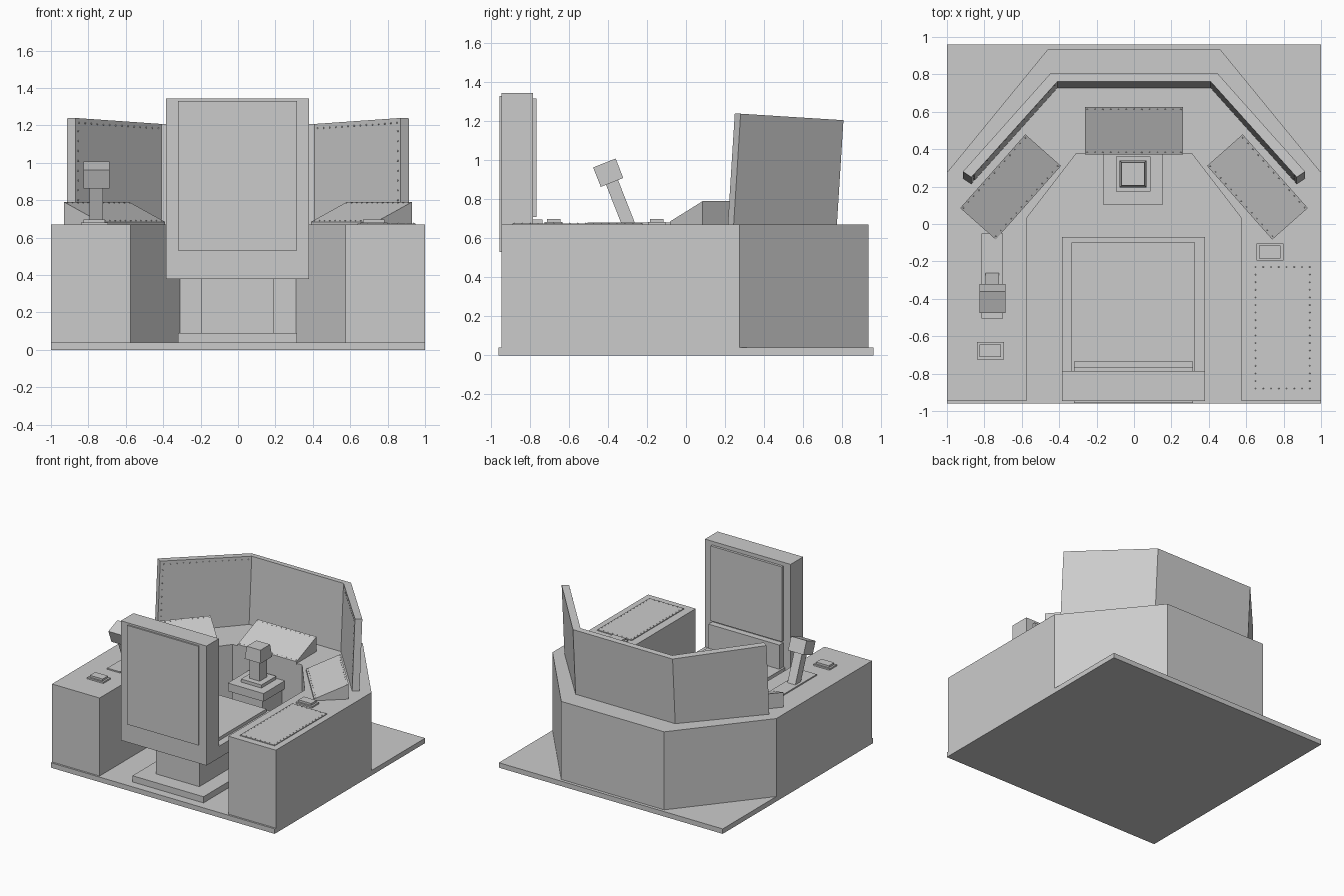
import bpy, bmesh
from math import radians
from mathutils import Matrix, Vector

if "Cube" in bpy.data.objects:
    bpy.data.objects.remove(bpy.data.objects["Cube"])


def finish(name, bm):
    bmesh.ops.recalc_face_normals(bm, faces=bm.faces[:])
    me = bpy.data.meshes.new(name)
    bm.to_mesh(me)
    bm.free()
    ob = bpy.data.objects.new(name, me)
    bpy.context.collection.objects.link(ob)
    return ob


def box(name, x0, x1, y0, y1, z0, z1, taper=1.0):
    bm = bmesh.new()
    bmesh.ops.create_cube(bm, size=1)
    for v in bm.verts:
        k = taper if v.co.z > 0 else 1
        v.co = ((x0 + x1) / 2 + v.co.x * k * (x1 - x0),
                (y0 + y1) / 2 + v.co.y * k * (y1 - y0),
                (z0 + z1) / 2 + v.co.z * (z1 - z0))
    return finish(name, bm)


def prism(name, pts, z0, z1, matrix=Matrix()):
    """Extrude an xy outline from z0 to z1, then transform it."""
    bm = bmesh.new()
    face = bm.faces.new([bm.verts.new((x, y, z0)) for x, y in pts])
    ext = bmesh.ops.extrude_face_region(bm, geom=[face])
    for g in ext["geom"]:
        if isinstance(g, bmesh.types.BMVert):
            g.co.z = z1
    bm.transform(matrix)
    return finish(name, bm)


def rivets(name, lines, matrix, spacing=0.05, r=0.005):
    """Rows of small rivet heads along straight lines."""
    bm = bmesh.new()
    for a, b in lines:
        a, b = Vector(a), Vector(b)
        n = max(1, round((b - a).length / spacing))
        for i in range(n + 1):
            p = a.lerp(b, i / n)
            bmesh.ops.create_icosphere(bm, subdivisions=1, radius=r,
                                       matrix=Matrix.Translation(p))
    bm.transform(matrix)
    return finish(name, bm)


def mirrored(half):
    return half + [(-x, y) for x, y in reversed(half)]


# Floor and wrap-around console
box("floor_plate", -1, 1, -0.96, 0.96, 0, 0.04)
outer = mirrored([(-1, -0.945), (-1, 0.275), (-0.46, 0.935)])
inner = mirrored([(0.575, -0.945), (0.575, 0.03), (0.31, 0.375)])
prism("console", outer + inner, 0.04, 0.67)

# Windscreen: three panels, leaning away from the seat
pivot = Vector((0, 0.25, 1.24))
lean = Matrix.Translation(pivot) @ Matrix.Rotation(radians(-3.6), 4, 'X') @ Matrix.Translation(-pivot)
screen_out = mirrored([(-0.915, 0.28), (-0.445, 0.808)])
screen_in = mirrored([(0.87, 0.25), (0.41, 0.762)])
prism("windscreen", screen_out + screen_in, 0.65, 1.24, lean)
for side, s in (("left", -1), ("right", 1)):
    rivets(side + "_windscreen_rivets",
           [((s * 0.85, 0.27, 1.215), (s * 0.425, 0.745, 1.215)),
            ((s * 0.855, 0.266, 0.8), (s * 0.855, 0.266, 1.17))], lean)

# Sloped instrument wedges
for name, x, y, ang in (("centre", 0, 0.498, 0), ("left", -0.66, 0.198, 48.5), ("right", 0.66, 0.198, -48.5)):
    place = Matrix.Translation((x, y, 0)) @ Matrix.Rotation(radians(ang), 4, 'Z')
    bm = bmesh.new()
    prof = [(-0.127, 0.66), (-0.127, 0.685), (0.127, 0.79), (0.127, 0.66)]
    ends = [[bm.verts.new((u, v, z)) for v, z in prof] for u in (-0.263, 0.263)]
    for e in ends:
        bm.faces.new(e)
    for i in range(4):
        j = (i + 1) % 4
        bm.faces.new((ends[0][i], ends[0][j], ends[1][j], ends[1][i]))
    bm.transform(place)
    finish(name + "_instrument_wedge", bm)
    rivets(name + "_wedge_rivets",
           [((-0.25, 0.115, 0.785), (0.25, 0.115, 0.785)),
            ((-0.25, -0.115, 0.69), (0.25, -0.115, 0.69))], place, 0.04, 0.004)

# Seat
box("seat_foot", -0.32, 0.315, -0.89, -0.25, 0.04, 0.09)
box("seat_column", -0.195, 0.19, -0.765, -0.38, 0.09, 0.38)
box("seat_base", -0.385, 0.38, -0.945, -0.07, 0.38, 0.475)
box("seat_cushion", -0.335, 0.325, -0.785, -0.1, 0.475, 0.5)
box("seat_back", -0.385, 0.38, -0.945, -0.785, 0.475, 1.345)
box("seat_rear_panel", -0.32, 0.315, -0.957, -0.945, 0.53, 1.33)
box("seat_back_pad", -0.32, 0.315, -0.785, -0.765, 0.71, 1.315)
box("seat_lumbar_pad", -0.32, 0.315, -0.785, -0.735, 0.5, 0.695)

# Centre control stick on its pedestal
box("stick_pedestal", -0.14, 0.13, 0.13, 0.38, 0.04, 0.435)
box("stick_shelf", -0.165, 0.155, 0.105, 0.38, 0.435, 0.5)
box("stick_plate", -0.095, 0.088, 0.174, 0.362, 0.5, 0.525)
box("stick_shaft", -0.05, 0.04, 0.22, 0.315, 0.525, 0.69)
box("stick_grip", -0.077, 0.067, 0.195, 0.34, 0.685, 0.785, taper=0.85)

# Throttle lever, tilted towards the seat back
box("throttle_plate", -0.815, -0.70, -0.505, -0.05, 0.665, 0.68)
tilt = Matrix.Translation((0, -0.29, 0.66)) @ Matrix.Rotation(radians(21.5), 4, 'X')
for ob in (box("throttle_shaft", -0.793, -0.722, -0.033, 0.033, 0, 0.26),
           box("throttle_grip", -0.825, -0.687, -0.062, 0.062, 0.243, 0.35)):
    ob.data.transform(tilt)

# Button boxes
for name, x, y in (("left", -0.768, -0.678), ("right", 0.726, -0.15)):
    box(name + "_button_base", x - 0.072, x + 0.072, y - 0.046, y + 0.046, 0.665, 0.682)
    box(name + "_button", x - 0.057, x + 0.057, y - 0.034, y + 0.034, 0.68, 0.698)

# Riveted panel on the right armrest
box("armrest_panel", 0.64, 0.95, -0.89, -0.22, 0.665, 0.676)
a, b, c, d = (0.65, -0.88, 0.676), (0.94, -0.88, 0.676), (0.94, -0.23, 0.676), (0.65, -0.23, 0.676)
rivets("armrest_rivets", [(a, b), (b, c), (c, d), (d, a)], Matrix(), 0.04, 0.004)
